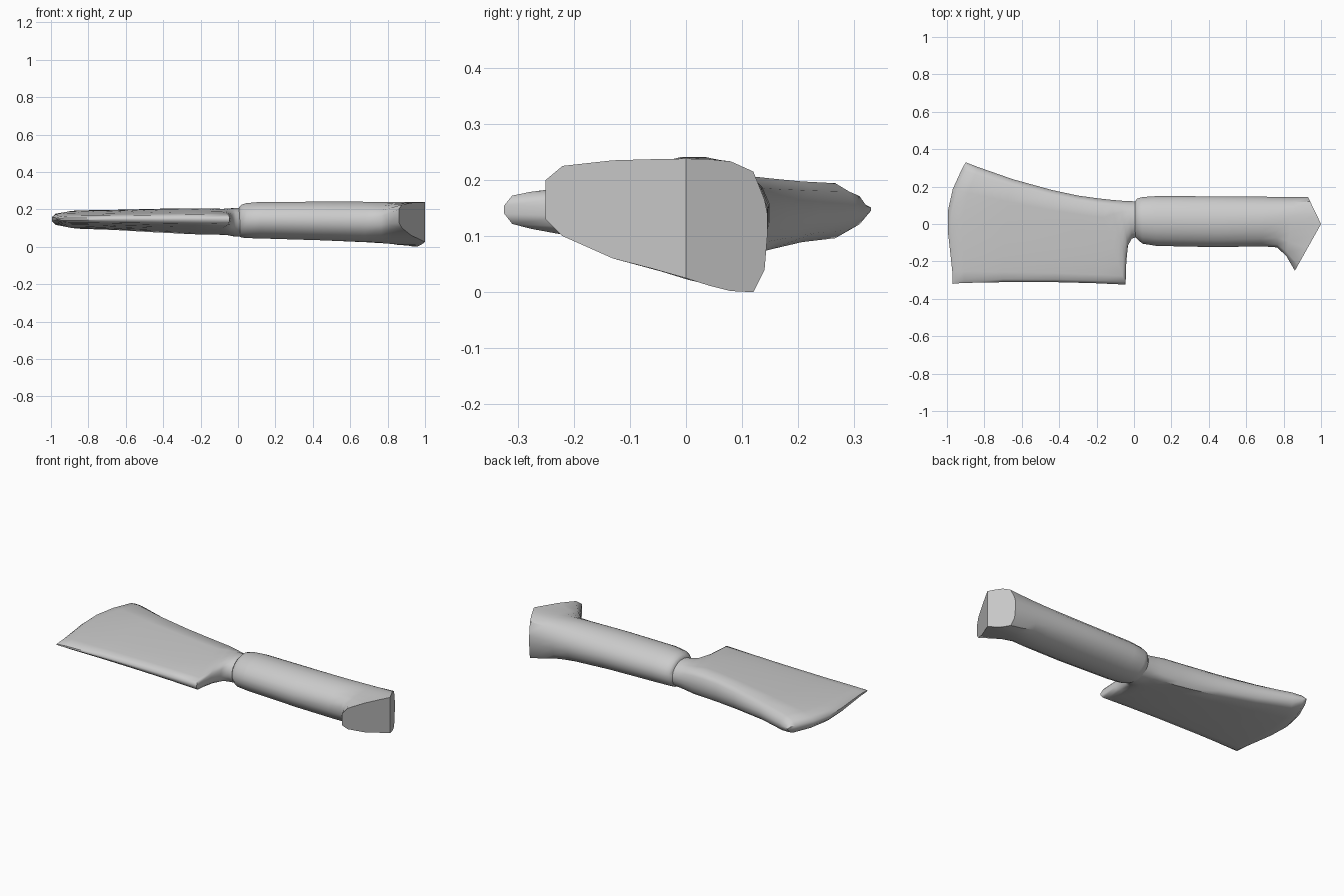
import bpy, bmesh, math

if "Cube" in bpy.data.objects:
    bpy.data.objects.remove(bpy.data.objects["Cube"])

N = 10  # columns across each ring; every column has a top and a bottom point


def mix(a, b, t):
    return a + (b - a) * t


def loft(name, rings, angle):
    """Skin rings of (x, y, z_top, z_bottom) columns; close both ends with strips."""
    bm = bmesh.new()
    loops = []
    for ring in rings:
        pts = [(x, y, t) for x, y, t, b in ring] + [(x, y, b) for x, y, t, b in reversed(ring)]
        loops.append([bm.verts.new(p) for p in pts])
    m = 2 * N
    for a, b in zip(loops, loops[1:]):
        for i in range(m):
            j = (i + 1) % m
            bm.faces.new((a[i], a[j], b[j], b[i]))
    for lp in (loops[0], loops[-1]):
        for i in range(N - 1):
            bm.faces.new((lp[i], lp[i + 1], lp[m - 2 - i], lp[m - 1 - i]))
    bmesh.ops.recalc_face_normals(bm, faces=bm.faces[:])
    mesh = bpy.data.meshes.new(name)
    bm.to_mesh(mesh)
    bm.free()
    ob = bpy.data.objects.new(name, mesh)
    bpy.context.collection.objects.link(ob)
    bpy.ops.object.select_all(action='DESELECT')
    ob.select_set(True)
    bpy.context.view_layer.objects.active = ob
    bpy.ops.object.shade_smooth_by_angle(angle=math.radians(angle))
    return ob


# Round section: position across (0..1) and half thickness
ROUND = []
for k in range(N):
    th = math.pi * (k + 0.5) / N
    edge = math.cos(math.pi * 0.5 / N)
    ROUND.append((0.5 - 0.5 * math.cos(th) / edge, math.sin(th)))

# Wedge section: thin cutting edge, thick rounded spine
WEDGE = list(zip((0, .03, .1, .25, .42, .6, .78, .94, .98, 1),
                 (.1, .35, .45, .6, .72, .84, .94, 1, .7, .2)))


# Blade: each ring runs from the cutting edge / heel up to the spine
def blade_ring(xe, ye, xs, ys, half, zc, bulge, w):
    ring = []
    for (u0, h0), (u1, h1) in zip(WEDGE, ROUND):
        u, h = mix(u0, u1, w), mix(h0, h1, w) * half
        x = mix(xe, xs, u) - bulge * math.sin(math.pi * u ** 1.4)
        z = mix(mix(.148, zc, w), zc, u)
        ring.append((x, mix(ye, ys, u), z + h, z - h))
    return ring


blade = [
    (-.97, -.32, -.90, .33, .013, .148, .067, 0),
    (-.955, -.318, -.88, .322, .036, .146, .064, 0),
    (-.91, -.315, -.83, .303, .049, .145, .050, 0),
    (-.70, -.311, -.65, .24, .054, .143, .015, 0),
    (-.42, -.311, -.44, .182, .063, .139, 0, 0),
    (-.22, -.316, -.30, .152, .068, .137, 0, 0),
    (-.045, -.324, -.20, .138, .071, .134, 0, .05),
    (-.041, -.20, -.13, .130, .074, .132, 0, .25),
    (-.032, -.115, -.075, .125, .076, .131, 0, .6),
    (-.012, -.078, -.03, .122, .078, .130, 0, .9),
    (.03, -.065, .03, .121, .078, .130, 0, 1),
]
loft("blade", [blade_ring(*r) for r in blade], 50)

# Handle: round grip blending into a hooked pommel
END = [(-.25, .20, .13), (-.22, .225, .10), (-.13, .235, .06), (-.06, .237, .042),
       (0, .238, .025), (.04, .237, .012), (.08, .233, .002), (.12, .215, 0),
       (.14, .165, .04), (.145, .14, .10)]


def handle_ring(xb, y0, xt, y1, zb, zt, w):
    ring = []
    for (v0, h), (ye, te, be) in zip(ROUND, END):
        v = mix(v0, (ye + .25) / .395, w)
        c, r = (zb + zt) / 2, (zt - zb) / 2
        ring.append((mix(xb, xt, v), mix(y0, y1, v), mix(c + r * h, te, w), mix(c - r * h, be, w)))
    return ring


grip = [
    (.005, -.065, .005, .122, .055, .210, 0),
    (.018, -.082, .018, .136, .048, .226, 0),
    (.045, -.105, .045, .144, .045, .234, 0),
    (.12, -.117, .12, .149, .043, .241, 0),
    (.45, -.124, .45, .148, .033, .242, 0),
    (.68, -.119, .68, .146, .024, .242, .08),
    (.765, -.125, .78, .145, .020, .241, .3),
    (.815, -.172, .86, .145, .014, .240, .65),
]
rings = [handle_ring(*r) for r in grip]
# Pommel end face: two slanted planes meeting in a ridge at y = 0
rings.append([(mix(1, .86, -y / .25) if y < 0 else mix(1, .93, y / .145), y, t, b)
              for y, t, b in END])
loft("handle", rings, 40)
